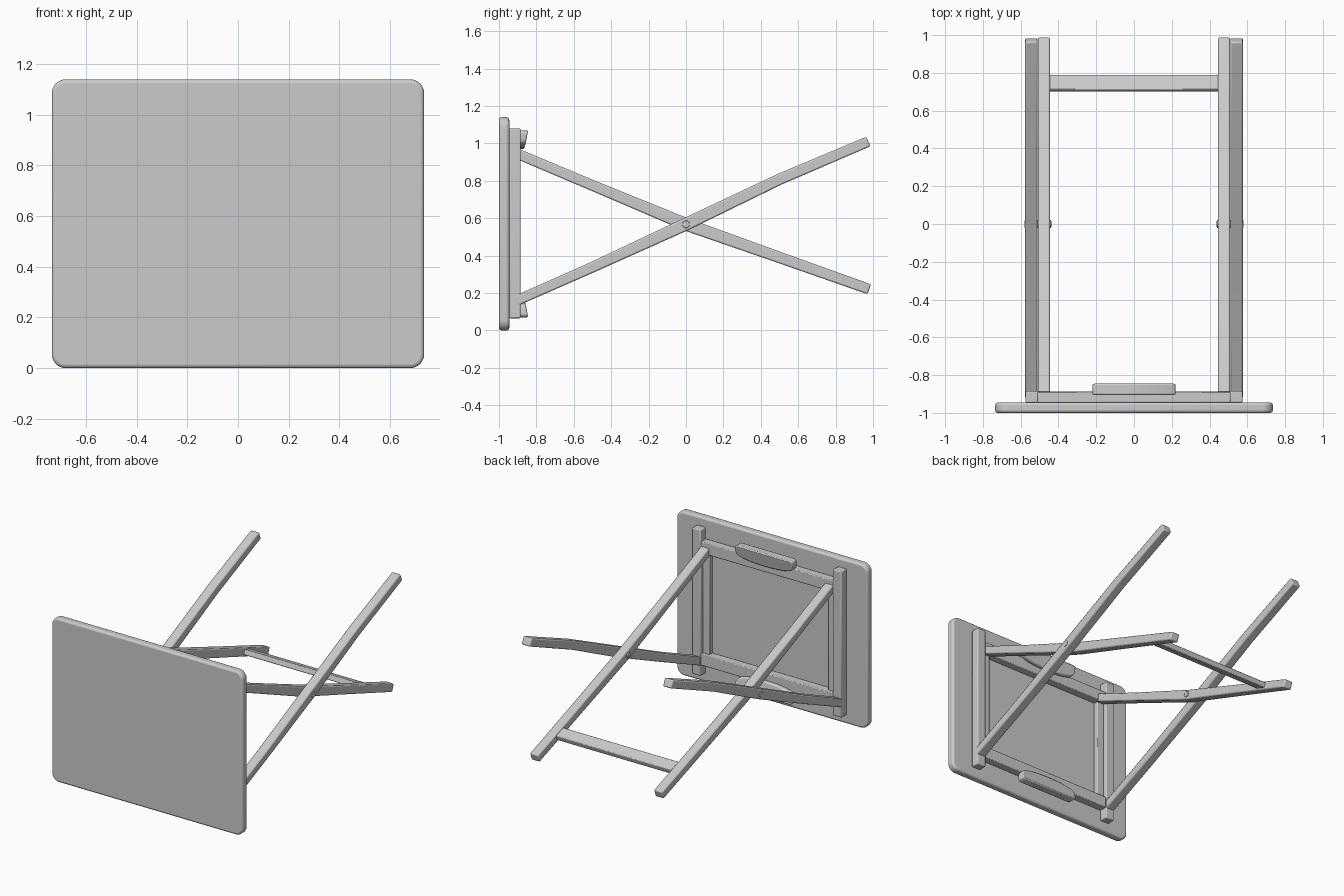
import bpy, bmesh
from math import sin, cos, pi
from mathutils import Vector

if "Cube" in bpy.data.objects:
    bpy.data.objects.remove(bpy.data.objects["Cube"])

MID_Z = 0.57  # height of the tabletop centre


def prism(name, pts, axis, lo, hi, bevel=0.006, segs=2, mirror=False):
    """Extrude a 2D outline along x (pts are y,z) or along y (pts are x,z)."""
    def place(p, d):
        return (d, p[0], p[1]) if axis == 'X' else (p[0], d, p[1])
    bm = bmesh.new()
    a = [bm.verts.new(place(p, lo)) for p in pts]
    b = [bm.verts.new(place(p, hi)) for p in pts]
    bm.faces.new(a)
    bm.faces.new(b[::-1])
    n = len(pts)
    for i in range(n):
        j = (i + 1) % n
        bm.faces.new((a[i], a[j], b[j], b[i]))
    bmesh.ops.recalc_face_normals(bm, faces=bm.faces[:])
    me = bpy.data.meshes.new(name)
    bm.to_mesh(me)
    bm.free()
    ob = bpy.data.objects.new(name, me)
    bpy.context.collection.objects.link(ob)
    if bevel:
        m = ob.modifiers.new("Bevel", 'BEVEL')
        m.width, m.segments, m.limit_method = bevel, segs, 'ANGLE'
        m.angle_limit = 0.6
    if mirror:
        ob.modifiers.new("Mirror", 'MIRROR').use_mirror_merge = False
    bpy.context.view_layer.objects.active = ob
    ob.select_set(True)
    bpy.ops.object.shade_smooth_by_angle(angle=0.6)
    ob.select_set(False)
    return ob


def rect(u0, u1, v0, v1):
    return [(u0, v0), (u1, v0), (u1, v1), (u0, v1)]


def rounded_rect(u0, u1, v0, v1, r, n=8):
    centres = [(u1 - r, v1 - r), (u0 + r, v1 - r), (u0 + r, v0 + r), (u1 - r, v0 + r)]
    return [(cu + r * cos((k + i / n) * pi / 2), cv + r * sin((k + i / n) * pi / 2))
            for k, (cu, cv) in enumerate(centres) for i in range(n + 1)]


def strip(path, widths):
    """Outline of a bar following a path, with its own width at each point."""
    up, down = [], []
    for i, p in enumerate(path):
        t = Vector(path[min(i + 1, len(path) - 1)]) - Vector(path[max(i - 1, 0)])
        nrm = Vector((-t.y, t.x)).normalized() * widths[i] / 2
        up.append(tuple(Vector(p) + nrm))
        down.append(tuple(Vector(p) - nrm))
    return down + up[::-1]


# Tabletop standing on edge
prism("tabletop", rounded_rect(-0.735, 0.735, 0, 1.14, 0.055), 'Y', -1, -0.945, 0.014, 3)

# Frame on the underside
prism("side_rail", rect(-0.945, -0.885, 0.065, 1.08), 'X', 0.508, 0.575, mirror=True)
prism("inner_side_strip", rect(-0.945, -0.91, 0.15, 0.99), 'X', 0.455, 0.508,
      0.004, mirror=True)

# Cross rails and hand grips, top and bottom
for s, label in ((1, "upper"), (-1, "lower")):
    z = lambda h: MID_Z + s * h
    prism(label + "_cross_rail", rect(-0.51, 0.51, z(0.35), z(0.43)), 'Y', -0.945, -0.888, 0.005)
    curve = [(0.22 * cos(pi * i / 12), z(0.455 - 0.055 * sin(pi * i / 12) ** 0.7))
             for i in range(13)]
    outline = [(-0.22, z(0.49)), (-0.205, z(0.5)), (0.205, z(0.5)), (0.22, z(0.49))] + curve
    grip = prism(label + "_grip", outline, 'Y', -0.905, -0.845, 0.007)
    for v in grip.data.vertices:  # slope the outer face inward
        if v.co.y > -0.87:
            v.co.y -= 0.25 * max(0, 0.48 - s * (v.co.z - MID_Z))

# Crossed legs: inner pair falls to the back, outer pair rises
inner = [(-0.915, 0.95), (-0.5, 0.775), (0, 0.567), (0.5, 0.39), (0.98, 0.22)]
outer = [(-0.915, 0.155), (-0.5, 0.338), (0, 0.568), (0.5, 0.808), (0.975, 1.01)]
widths = [0.055, 0.057, 0.068, 0.06, 0.056]
prism("inner_leg", strip(inner, widths), 'X', 0.445, 0.509, 0.008, mirror=True)
prism("outer_leg", strip(outer, widths), 'X', 0.511, 0.576, 0.008, mirror=True)

# Pivot pins
pin = [(0.02 * cos(pi * i / 8), 0.568 + 0.02 * sin(pi * i / 8)) for i in range(16)]
prism("pivot_pin", pin, 'X', 0.438, 0.58, 0.003, mirror=True)

# Spreader bar between the inner legs
prism("spreader_bar", strip([(0.705, 0.319), (0.785, 0.29)], [0.036, 0.036]),
      'X', -0.45, 0.45, 0.005)
